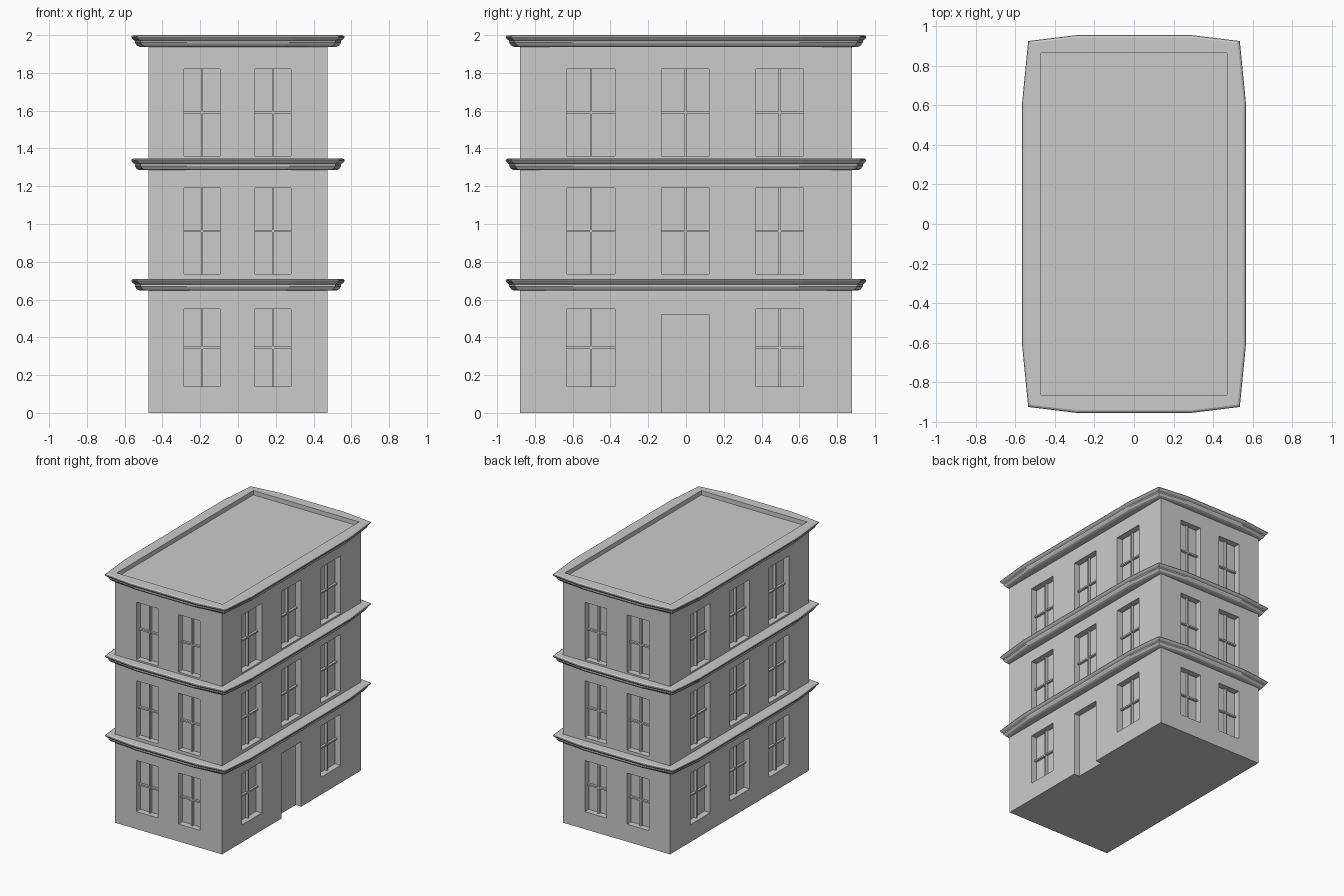
import bpy, bmesh
from mathutils import Matrix, Vector

if "Cube" in bpy.data.objects:
    bpy.data.objects.remove(bpy.data.objects["Cube"])

WX, WY, ROOF = 0.475, 0.88, 1.965   # wall half-widths and roof deck height
DEPTH = 0.05                        # window recess
FLOORS = [(0.14, 0.55), (0.735, 1.19), (1.36, 1.82)]


def finish(name, bm):
    bmesh.ops.recalc_face_normals(bm, faces=bm.faces)
    me = bpy.data.meshes.new(name)
    bm.to_mesh(me)
    bm.free()
    ob = bpy.data.objects.new(name, me)
    bpy.context.collection.objects.link(ob)
    return ob


def box(bm, lo, hi):
    lo, hi = Vector(lo), Vector(hi)
    s = hi - lo
    m = Matrix.Translation((lo + hi) / 2) @ Matrix.Diagonal((abs(s.x), abs(s.y), abs(s.z), 1))
    bmesh.ops.create_cube(bm, size=1, matrix=m)


def wall_box(bm, side, u0, u1, z0, z1, d0, d1):
    """Box on a wall: u runs along the wall, d is depth inward from its surface."""
    axis, sign = side
    if axis == 'x':
        box(bm, (sign * (WX - d0), u0, z0), (sign * (WX - d1), u1, z1))
    else:
        box(bm, (u0, sign * (WY - d0), z0), (u1, sign * (WY - d1), z1))


# Window openings on all four walls, with the door on the right wall
cutter_bm, bars_bm = bmesh.new(), bmesh.new()
for side in (('y', -1), ('y', 1), ('x', 1), ('x', -1)):
    if side[0] == 'y':
        centres, half = (-0.19, 0.185), 0.096
    else:
        centres, half = (-0.503, -0.003, 0.497), 0.126
    for floor, (z0, z1) in enumerate(FLOORS):
        for i, c in enumerate(centres):
            if side == ('x', 1) and floor == 0 and i == 1:
                wall_box(cutter_bm, side, c - half, c + half, -0.1, 0.52, -0.1, DEPTH)
                continue
            wall_box(cutter_bm, side, c - half, c + half, z0, z1, -0.1, DEPTH)
            # glazing bars
            zm = (z0 + z1) / 2
            wall_box(bars_bm, side, c - 0.006, c + 0.006, z0, z1, DEPTH - 0.02, DEPTH + 0.002)
            wall_box(bars_bm, side, c - half, c + half, zm - 0.006, zm + 0.006,
                     DEPTH - 0.018, DEPTH + 0.002)
finish("window_bars", bars_bm)
cutter = finish("opening_cutter", cutter_bm)
cutter.hide_render = True
cutter.hide_viewport = True
cutter.display_type = 'WIRE'

# Walls and roof deck
bm = bmesh.new()
box(bm, (-WX, -WY, 0), (WX, WY, ROOF))
walls = finish("walls", bm)
mod = walls.modifiers.new("openings", 'BOOLEAN')
mod.operation = 'DIFFERENCE'
mod.solver = 'EXACT'
mod.object = cutter


# Bowed cornices: moulding section swept round a twelve-sided outline
QUARTER = [(0.565, 0.62), (0.535, 0.925), (0.29, 0.955)]
INNER = [(0.47, 0.62), (0.47, 0.865), (0.29, 0.865)]
SECTION = [(0.045, 0.0), (0.03, 0.006), (0.019, 0.022), (0.019, 0.032),
           (0.008, 0.04), (0.0, 0.05), (0.002, 0.056), (0.011, 0.062)]  # inset, height


def ring(quarter, inset=0.0):
    q = [(x - inset, y - inset) for x, y in quarter]
    return (q + [(-x, y) for x, y in reversed(q)]
            + [(-x, -y) for x, y in q] + [(x, -y) for x, y in reversed(q)])


def cornice(name, top):
    bm = bmesh.new()
    base = top - 0.062
    loops = [(ring(INNER), base)]
    loops += [(ring(QUARTER, d), base + h) for d, h in SECTION]
    loops.append((ring(INNER), top))
    rows = [[bm.verts.new((x, y, z)) for x, y in pts] for pts, z in loops]
    for a, b in zip(rows, rows[1:] + rows[:1]):
        for i in range(12):
            j = (i + 1) % 12
            bm.faces.new((a[i], a[j], b[j], b[i]))
    finish(name, bm)


for name, top in (("lower_cornice", 0.71), ("middle_cornice", 1.347), ("roof_cornice", 2.0)):
    cornice(name, top)
